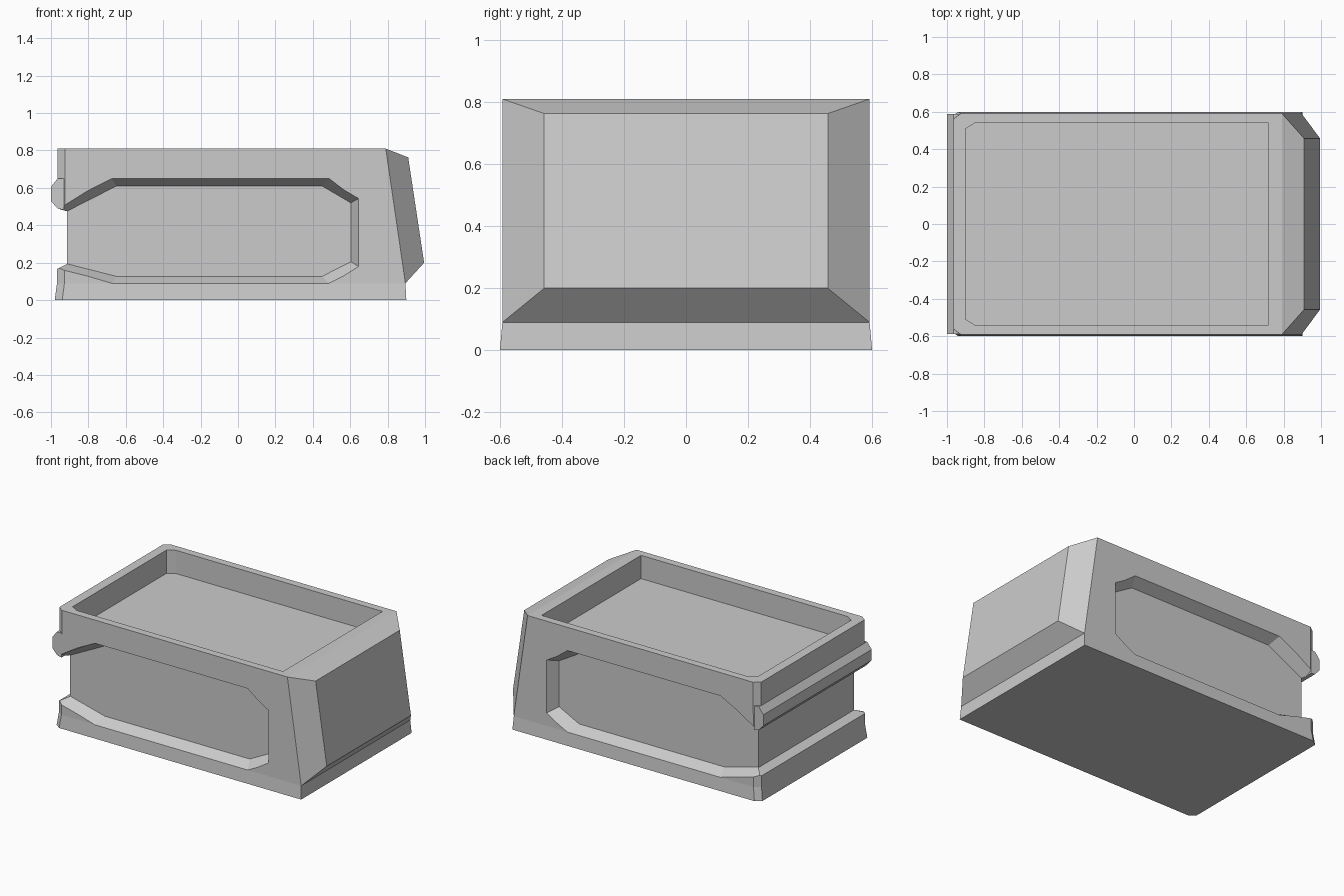
import bpy

if "Cube" in bpy.data.objects:
    bpy.data.objects.remove(bpy.data.objects["Cube"])


def make(name, verts, faces):
    mesh = bpy.data.meshes.new(name)
    mesh.from_pydata(verts, [], faces)
    obj = bpy.data.objects.new(name, mesh)
    bpy.context.collection.objects.link(obj)
    bpy.context.view_layer.objects.active = obj
    bpy.ops.object.mode_set(mode='EDIT')
    bpy.ops.mesh.select_all(action='SELECT')
    bpy.ops.mesh.normals_make_consistent(inside=False)
    bpy.ops.object.mode_set(mode='OBJECT')
    return obj


def loft(name, a, b):
    # Closed solid between two matching polygons
    n = len(a)
    faces = [tuple(range(n)), tuple(range(n, 2 * n))]
    faces += [(i, (i + 1) % n, n + (i + 1) % n, n + i) for i in range(n)]
    return make(name, a + b, faces)


def cut(obj, cutter):
    cutter.hide_render = True
    mod = obj.modifiers.new("cut", 'BOOLEAN')
    mod.operation = 'DIFFERENCE'
    mod.solver = 'EXACT'
    mod.object = cutter
    bpy.context.view_layer.objects.active = obj
    bpy.ops.object.modifier_apply(modifier=mod.name)
    bpy.data.objects.remove(cutter)


# Main body: plan outline at three heights (z, left x, right x, half width)
verts = []
for z, xl, xr, w in [(0, -0.98, 0.90, 0.60), (0.09, -0.968, 0.895, 0.592),
                     (0.81, -0.965, 0.79, 0.592)]:
    verts += [(xr, -w, z), (xr, w, z), (xl + 0.04, w, z),
              (xl, w - 0.03, z), (xl, 0.03 - w, z), (xl + 0.04, -w, z)]
faces = [tuple(range(6)), tuple(range(12, 18))]
for r in (0, 6):
    for i in range(6):
        if (r, i) != (6, 0):
            j = (i + 1) % 6
            faces.append((r + i, r + j, r + j + 6, r + i + 6))

# Bevelled nose on the right end
verts += [(0.995, -0.457, 0.20), (0.995, 0.457, 0.20),
          (0.91, 0.457, 0.763), (0.91, -0.457, 0.763)]
outer, inner = (6, 7, 13, 12), (18, 19, 20, 21)
faces.append(inner)
for i in range(4):
    j = (i + 1) % 4
    faces.append((outer[i], outer[j], inner[j], inner[i]))
body = make("body", verts, faces)

# Tray recess in the top
tray = [(0.72, -0.54), (0.72, 0.54), (-0.85, 0.54),
        (-0.90, 0.51), (-0.90, -0.51), (-0.85, -0.54)]
cut(body, loft("tray_cutter", [(x, y, 0.65) for x, y in tray],
               [(x, y, 1.0) for x, y in tray]))

# Sloped-wall recess on both long sides
floor = [(-1.1, 0.475), (-0.915, 0.475), (-0.65, 0.61), (0.45, 0.61), (0.603, 0.52),
         (0.603, 0.205), (0.45, 0.127), (-0.65, 0.127), (-0.917, 0.195), (-1.1, 0.195)]
rim = [(-1.1, 0.49), (-0.955, 0.49), (-0.675, 0.65), (0.487, 0.65), (0.645, 0.543),
       (0.645, 0.18), (0.487, 0.09), (-0.675, 0.09), (-0.93, 0.16), (-1.1, 0.16)]
for s in (-1, 1):
    far = [(2 * a - c, s * 0.667, 2 * b - d) for (a, b), (c, d) in zip(rim, floor)]
    cut(body, loft("side_cutter", [(x, s * 0.517, z) for x, z in floor], far))

# Groove across the left end
groove = [(-0.915, 0.193), (-0.915, 0.475), (-1.1, 0.53), (-1.1, 0.10)]
cut(body, loft("end_cutter", [(x, -0.7, z) for x, z in groove],
               [(x, 0.7, z) for x, z in groove]))

# Protruding lip above the groove
lip = [(-0.93, 0.65), (-0.965, 0.65), (-1.0, 0.605),
       (-1.0, 0.53), (-0.965, 0.49), (-0.93, 0.482)]
loft("end_lip", [(x, -0.588, z) for x, z in lip], [(x, 0.588, z) for x, z in lip])
